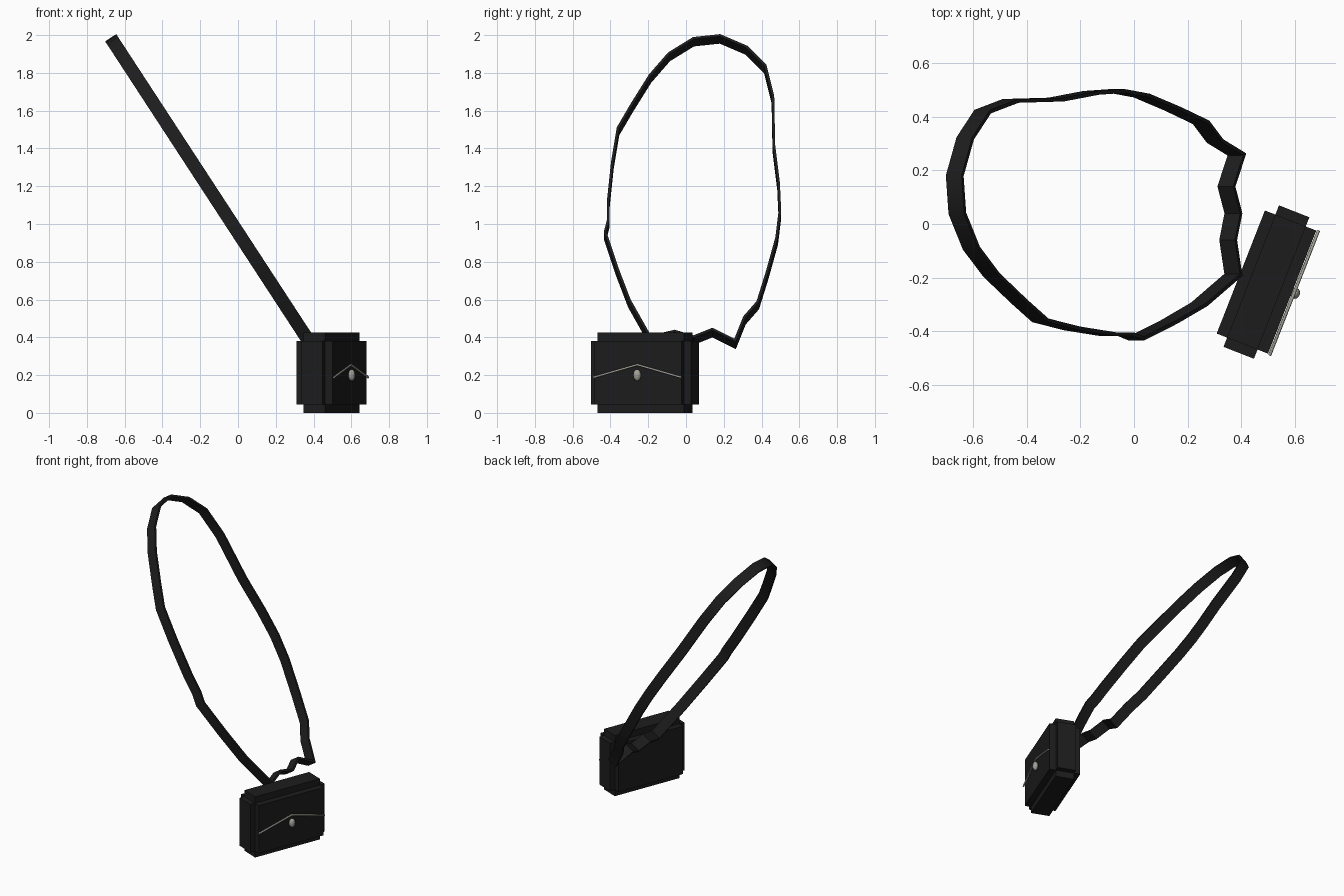
import bpy, bmesh, math
from mathutils import Vector, Matrix

cube = bpy.data.objects.get("Cube")
if cube:
    bpy.data.objects.remove(cube)


def material(name, color):
    m = bpy.data.materials.new(name)
    m.use_nodes = True
    m.diffuse_color = color
    bsdf = next(n for n in m.node_tree.nodes if n.type == 'BSDF_PRINCIPLED')
    bsdf.inputs["Base Color"].default_value = color
    return m


BLACK = material("black leather", (0.012, 0.012, 0.012, 1))
SILVER = material("warm silver", (0.36, 0.35, 0.31, 1))

# The bag is turned so that local +x is its front panel
BAG = Matrix.Translation((0.495, -0.217, 0.213)) @ Matrix.Rotation(math.radians(-21.4), 4, 'Z')


def add_mesh(name, bm, mat, matrix=Matrix()):
    bmesh.ops.recalc_face_normals(bm, faces=bm.faces[:])
    mesh = bpy.data.meshes.new(name)
    bm.to_mesh(mesh)
    bm.free()
    mesh.materials.append(mat)
    ob = bpy.data.objects.new(name, mesh)
    ob.matrix_world = matrix
    bpy.context.collection.objects.link(ob)
    bpy.ops.object.select_all(action='DESELECT')
    ob.select_set(True)
    bpy.context.view_layer.objects.active = ob
    bpy.ops.object.shade_smooth_by_angle(angle=math.radians(35))
    return ob


# Bag body: a core block with every side pushed out, leaving stepped edges
core = Vector((0.122, 0.494, 0.336))
step = Vector((0.042, 0.037, 0.045))
bm = bmesh.new()
bmesh.ops.create_cube(bm, size=1, matrix=Matrix.Diagonal((*core, 1)))
bm.normal_update()
for face in bm.faces[:]:
    n = face.normal.copy()
    push = Vector([a * b for a, b in zip(n, step)])
    new = bmesh.ops.extrude_face_region(bm, geom=[face])["geom"]
    verts = [g for g in new if isinstance(g, bmesh.types.BMVert)]
    bmesh.ops.translate(bm, verts=verts, vec=push)
    if face.is_valid:
        bmesh.ops.delete(bm, geom=[face], context='FACES_ONLY')
add_mesh("bag_body", bm, BLACK, BAG)

# Flap trim: a thin metal line in a shallow inverted V
curve = bpy.data.curves.new("flap_trim", 'CURVE')
curve.dimensions = '3D'
curve.bevel_depth = 0.006
curve.bevel_resolution = 1
curve.use_fill_caps = True
line = curve.splines.new('POLY')
line.points.add(2)
for p, (y, z) in zip(line.points, [(-0.25, -0.025), (0, 0.042), (0.25, -0.025)]):
    p.co = (0.111, y, z, 1)
curve.materials.append(SILVER)
trim = bpy.data.objects.new("flap_trim", curve)
trim.matrix_world = BAG
bpy.context.collection.objects.link(trim)

# Clasp: an oval metal stud
bm = bmesh.new()
bmesh.ops.create_uvsphere(bm, u_segments=16, v_segments=10, radius=1)
bmesh.ops.transform(bm, verts=bm.verts[:], matrix=Matrix.Diagonal((0.018, 0.021, 0.031, 1)))
add_mesh("clasp", bm, SILVER, BAG @ Matrix.Translation((0.115, 0, -0.013)))

# Strap: a flat band following a kinked loop in a leaning plane, as (y, z)
PATH = [(.18, 1.98), (.04, 1.965), (-.09, 1.885), (-.19, 1.77), (-.29, 1.61), (-.36, 1.49),
        (-.39, 1.31), (-.412, 1.1), (-.412, 1.0), (-.428, .94), (-.365, .75), (-.3, .58),
        (-.19, .385), (-.06, .415), (.04, .385), (.14, .425), (.26, .365), (.31, .49),
        (.38, .57), (.43, .73), (.48, .91), (.497, 1.05), (.49, 1.2), (.465, 1.4),
        (.46, 1.66), (.42, 1.82), (.32, 1.92)]
LEAN = 0.653
across = Vector((1, 0, LEAN)).normalized()
points = [Vector((-0.67 + LEAN * (1.98 - z), y, z)) for y, z in PATH]
bm = bmesh.new()
rings = []
for i, p in enumerate(points):
    a = (p - points[i - 1]).normalized()
    b = (points[(i + 1) % len(points)] - p).normalized()
    out = across.cross(a + b).normalized()
    out /= max(0.6, out.dot(across.cross(b)))
    rings.append([bm.verts.new(p + across * 0.035 * s + out * 0.007 * t)
                  for s, t in ((-1, -1), (1, -1), (1, 1), (-1, 1))])
for i, ring in enumerate(rings):
    nxt = rings[(i + 1) % len(rings)]
    for k in range(4):
        j = (k + 1) % 4
        bm.faces.new((ring[k], ring[j], nxt[j], nxt[k]))
add_mesh("shoulder_strap", bm, BLACK)
